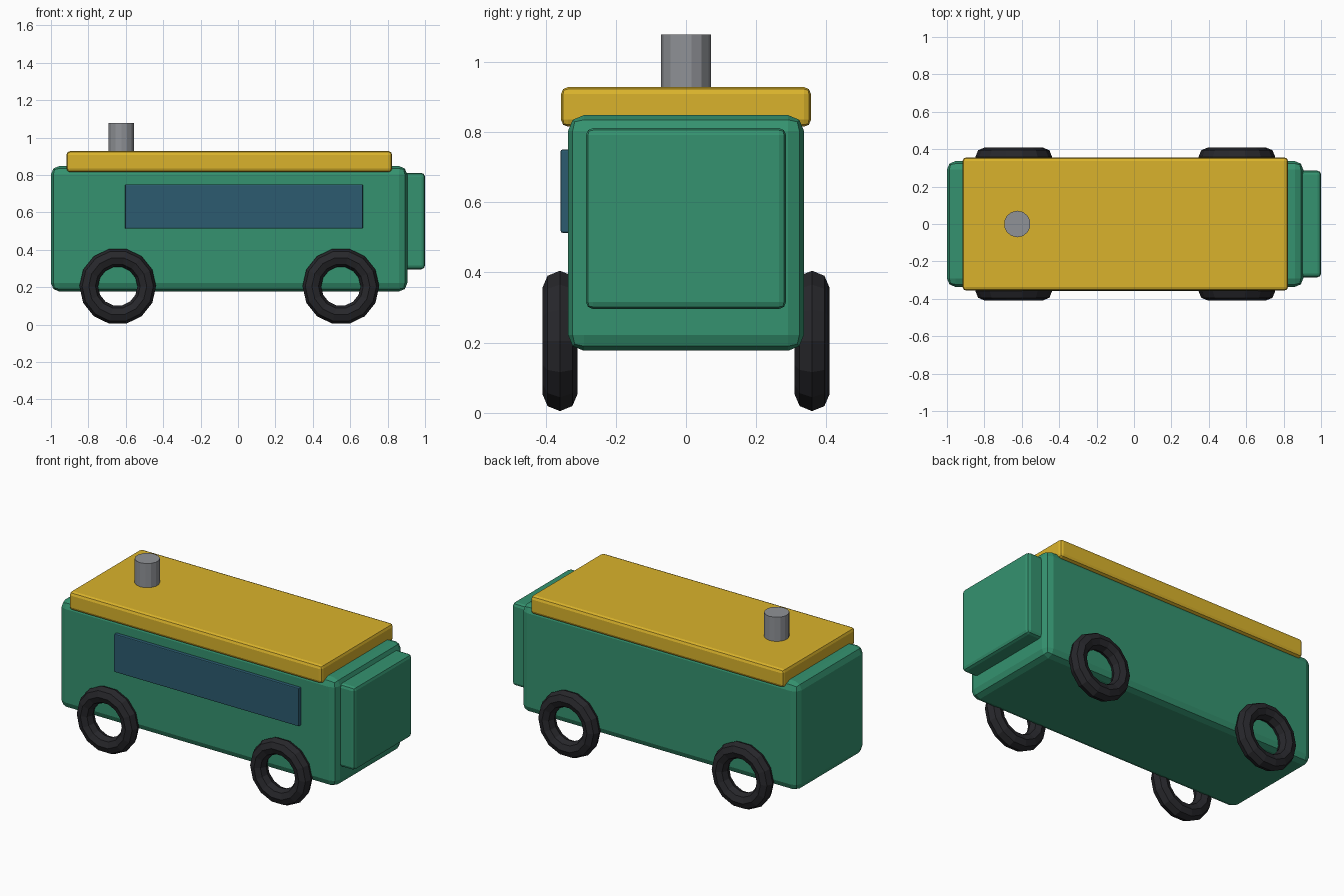
import bpy
from math import pi

if "Cube" in bpy.data.objects:
    bpy.data.objects.remove(bpy.data.objects["Cube"])


def paint(obj, name, rgb):
    mat = bpy.data.materials.get(name) or bpy.data.materials.new(name)
    mat.diffuse_color = (*rgb, 1)
    mat.use_nodes = True
    mat.node_tree.nodes["Principled BSDF"].inputs["Base Color"].default_value = mat.diffuse_color
    obj.data.materials.append(mat)


def box(name, x, y, z, bevel, mat, segments=2):
    """Bevelled box from (min, max) pairs per axis."""
    bpy.ops.mesh.primitive_cube_add(size=1, location=[sum(r) / 2 for r in (x, y, z)])
    obj = bpy.context.object
    obj.name = name
    obj.scale = [r[1] - r[0] for r in (x, y, z)]
    bpy.ops.object.transform_apply(location=False, rotation=False, scale=True)
    mod = obj.modifiers.new("Bevel", 'BEVEL')
    mod.width = bevel
    mod.segments = segments
    paint(obj, *mat)
    return obj


GREEN = ("green_paint", (0.035, 0.29, 0.16))
YELLOW = ("yellow_paint", (0.70, 0.45, 0.025))
GLASS = ("blue_glass", (0.025, 0.105, 0.16))
RUBBER = ("black_rubber", (0.02, 0.02, 0.024))
METAL = ("grey_metal", (0.28, 0.29, 0.31))

# Body, nose and roof
box("body", (-1.0, 0.905), (-0.336, 0.336), (0.177, 0.848), 0.045, GREEN)
box("nose", (0.80, 1.0), (-0.285, 0.285), (0.296, 0.811), 0.02, GREEN)
box("roof", (-0.917, 0.824), (-0.356, 0.356), (0.815, 0.928), 0.02, YELLOW)

# Side window, on the front side only
box("side_window", (-0.604, 0.668), (-0.357, -0.318), (0.513, 0.75), 0.005, GLASS)

# Chimney
bpy.ops.mesh.primitive_cylinder_add(vertices=14, radius=0.071, depth=0.2,
                                    location=(-0.624, 0, 0.978))
chimney = bpy.context.object
chimney.name = "chimney"
paint(chimney, *METAL)

# Four open tyres
for end, x in (("rear", -0.643), ("front", 0.55)):
    for side, y in (("right", -0.359), ("left", 0.359)):
        bpy.ops.mesh.primitive_torus_add(major_segments=14, minor_segments=8,
                                         major_radius=0.155, minor_radius=0.05,
                                         location=(x, y, 0.205), rotation=(pi / 2, 0, 0))
        tyre = bpy.context.object
        tyre.name = f"{end}_{side}_tyre"
        paint(tyre, *RUBBER)
